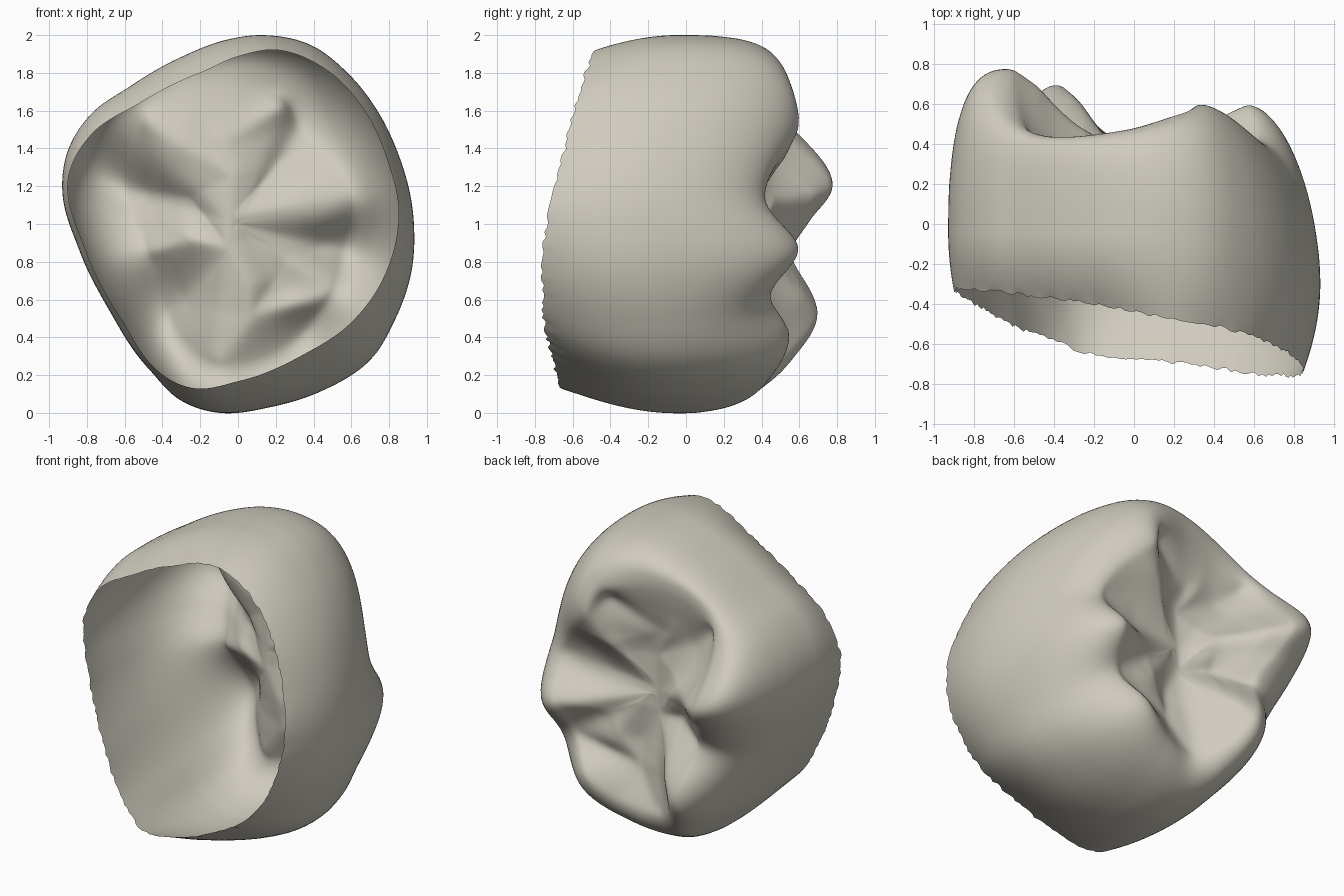
import bpy, bmesh, math, random
from math import pi, sin, cos, atan2, hypot

if "Cube" in bpy.data.objects:
    bpy.data.objects.remove(bpy.data.objects["Cube"])
random.seed(3)
CZ = 1.0  # height of the axis the crown is wrapped around (axis runs along y)

# Widest outline (x, z)
OUTLINE = [(.13, 2), (.38, 1.95), (.59, 1.79), (.75, 1.58), (.86, 1.34), (.93, 1.02),
           (.92, .757), (.83, .49), (.7, .28), (.43, .11), (.17, .03), (-.1, 0), (-.31, .07),
           (-.47, .23), (-.68, .54), (-.84, .86), (-.93, 1.17), (-.9, 1.39), (-.78, 1.58),
           (-.57, 1.73), (-.31, 1.88), (-.04, 1.98)]
# Open rim (x, z, y)
RIM = [(.22, 1.92, -.48), (.49, 1.8, -.53), (.67, 1.6, -.59), (.79, 1.34, -.66),
       (.85, 1.07, -.73), (.79, .76, -.76), (.59, .47, -.75), (.33, .3, -.71), (.01, .17, -.68),
       (-.23, .13, -.65), (-.41, .21, -.58), (-.62, .5, -.5), (-.81, .87, -.39),
       (-.9, 1.23, -.33), (-.78, 1.47, -.33), (-.52, 1.64, -.36), (-.2, 1.8, -.4), (.01, 1.89, -.44)]
# Crest of the chewing surface: cusps and the dips between them (x, z, y)
CREST = [(.57, .87, .6), (.6, 1.14, .42), (.34, 1.51, .6), (.24, 1.68, .56),
         (-.05, 1.77, .47), (-.43, 1.67, .44), (-.57, 1.5, .53), (-.62, 1.22, .78),
         (-.56, 1.02, .66), (-.48, .85, .56), (-.38, .53, .7), (-.26, .34, .57),
         (-.1, .25, .44), (.1, .27, .47), (.35, .42, .55), (.5, .64, .45)]
# Grooves that drain the chewing surface: paths of (x, z, y)
GROOVES = [[(-.52, 1.58, .41), (-.3, 1.42, .36), (-.03, 1.26, .35), (-.04, 1.05, .35),
            (-.05, .9, .35), (.05, .68, .35), (.06, .5, .37), (-.1, .27, .42)],
           [(-.04, 1.04, .35), (.3, 1.09, .37), (.6, 1.15, .41)],
           [(.22, 1.62, .46), (-.08, 1.43, .37), (-.03, 1.26, .35)],
           [(.06, .52, .37), (.5, .63, .43)],
           [(-.05, .88, .35), (-.25, .92, .4), (-.48, .85, .53)]]


def loop_function(points):
    """Smooth periodic interpolation of radius and depth by angle."""
    keys = sorted((atan2(p[1] - CZ, p[0]), hypot(p[0], p[1] - CZ), p[2] if len(p) > 2 else 0)
                  for p in points)
    n = len(keys)

    def key(i):
        a, r, y = keys[i % n]
        return a + 2 * pi * (i // n), r, y

    def at(angle):
        i = max([k for k in range(-1, n) if key(k)[0] <= angle])
        a, b, c, d = (key(i + k) for k in (-1, 0, 1, 2))
        h = c[0] - b[0]
        t = (angle - b[0]) / h
        out = []
        for k in (1, 2):
            m0 = (c[k] - a[k]) / (c[0] - a[0]) * h
            m1 = (d[k] - b[k]) / (d[0] - b[0]) * h
            out.append((2*t**3 - 3*t*t + 1) * b[k] + (t**3 - 2*t*t + t) * m0
                       + (3*t*t - 2*t**3) * c[k] + (t**3 - t*t) * m1)
        return out
    return at


def nearest_groove(x, z):
    """Distance to the closest groove and the blended groove depth there."""
    best, total, depth = 9, 0, 0
    for path in GROOVES:
        for (ax, az, ay), (bx, bz, by) in zip(path, path[1:]):
            dx, dz = bx - ax, bz - az
            t = max(0, min(1, ((x - ax) * dx + (z - az) * dz) / (dx * dx + dz * dz)))
            d = hypot(x - ax - t * dx, z - az - t * dz)
            w = 1 / (d + .02) ** 4
            best, total, depth = min(best, d), total + w, depth + w * (ay + (by - ay) * t)
    return best, depth / total


def chewing_height(x, z, s, rc, crest_y):
    d, gy = nearest_groove(x, z)
    d = hypot(d, .03) - .027
    f = d / (d + rc * (1 - s) + 1e-6)
    f = .45 * f + .55 * sin(f * pi / 2)
    top = .52 + (crest_y - .52) * min(1, 1.3 * s)  # no rays near the middle
    return gy + (top - gy) * f


outline, rim, crest = map(loop_function, (OUTLINE, RIM, CREST))
SEG, LOW, HIGH, TOP = 192, 12, 24, 44
bm = bmesh.new()
columns = []
for i in range(SEG):
    a = -pi + 2 * pi * (i + .5) / SEG
    ro, (rr, ry), (rc, yc) = outline(a)[0], rim(a), crest(a)
    ragged = random.uniform(-.01, .01)
    ym = -.04 - .26 * max(0, cos(a)) ** 2
    p = .9 + .2 * max(0, cos(a)) - .35 * max(0, cos(a - 2.05)) ** 2  # boxier upper left
    prof = []
    for k in range(LOW):  # wall from rim to widest line, slightly ragged at the edge
        t = 1 - k / LOW
        prof.append((ro + (rr - ro) * t ** 2, ym + (ry - ym) * t + (ragged if k == 0 else 0)))
    for k in range(HIGH + 1):  # rounded wall from widest line to crest
        u = pi / 2 * k / HIGH
        prof.append((rc + (ro - rc) * max(0, cos(u)) ** p, ym + (yc - ym) * sin(u) ** p))
    for k in range(1, TOP):  # chewing surface from crest to middle
        s = 1 - k / TOP
        r = rc * s
        prof.append((r, chewing_height(r * cos(a), CZ + r * sin(a), s, rc, yc)))
    columns.append([bm.verts.new((r * cos(a), y, CZ + r * sin(a))) for r, y in prof])

middle = bm.verts.new((0, chewing_height(0, CZ, 0, .6, .5), CZ))
for i in range(SEG):
    c, d = columns[i], columns[(i + 1) % SEG]
    for k in range(len(c) - 1):
        bm.faces.new((c[k], c[k + 1], d[k + 1], d[k]))
    bm.faces.new((c[-1], middle, d[-1]))
# Soften the upper wall, crest and outer part of the chewing surface
soft = [v for c in columns for v in c[LOW + 4:LOW + HIGH + 26]]
for _ in range(4):
    bmesh.ops.smooth_vert(bm, verts=soft, factor=.5, use_axis_x=True, use_axis_y=True, use_axis_z=True)
bmesh.ops.recalc_face_normals(bm, faces=bm.faces)
if sum(f.normal.y for f in columns[0][-1].link_faces) < 0:
    bmesh.ops.reverse_faces(bm, faces=bm.faces)

mesh = bpy.data.meshes.new("tooth_crown")
bm.to_mesh(mesh)
bm.free()
mesh.polygons.foreach_set("use_smooth", [True] * len(mesh.polygons))
crown = bpy.data.objects.new("tooth_crown", mesh)
bpy.context.collection.objects.link(crown)
mat = bpy.data.materials.new("warm grey enamel")
mat.diffuse_color = (.63, .60, .52, 1)
mat.use_nodes = True
mat.node_tree.nodes["Principled BSDF"].inputs["Base Color"].default_value = mat.diffuse_color
mesh.materials.append(mat)
